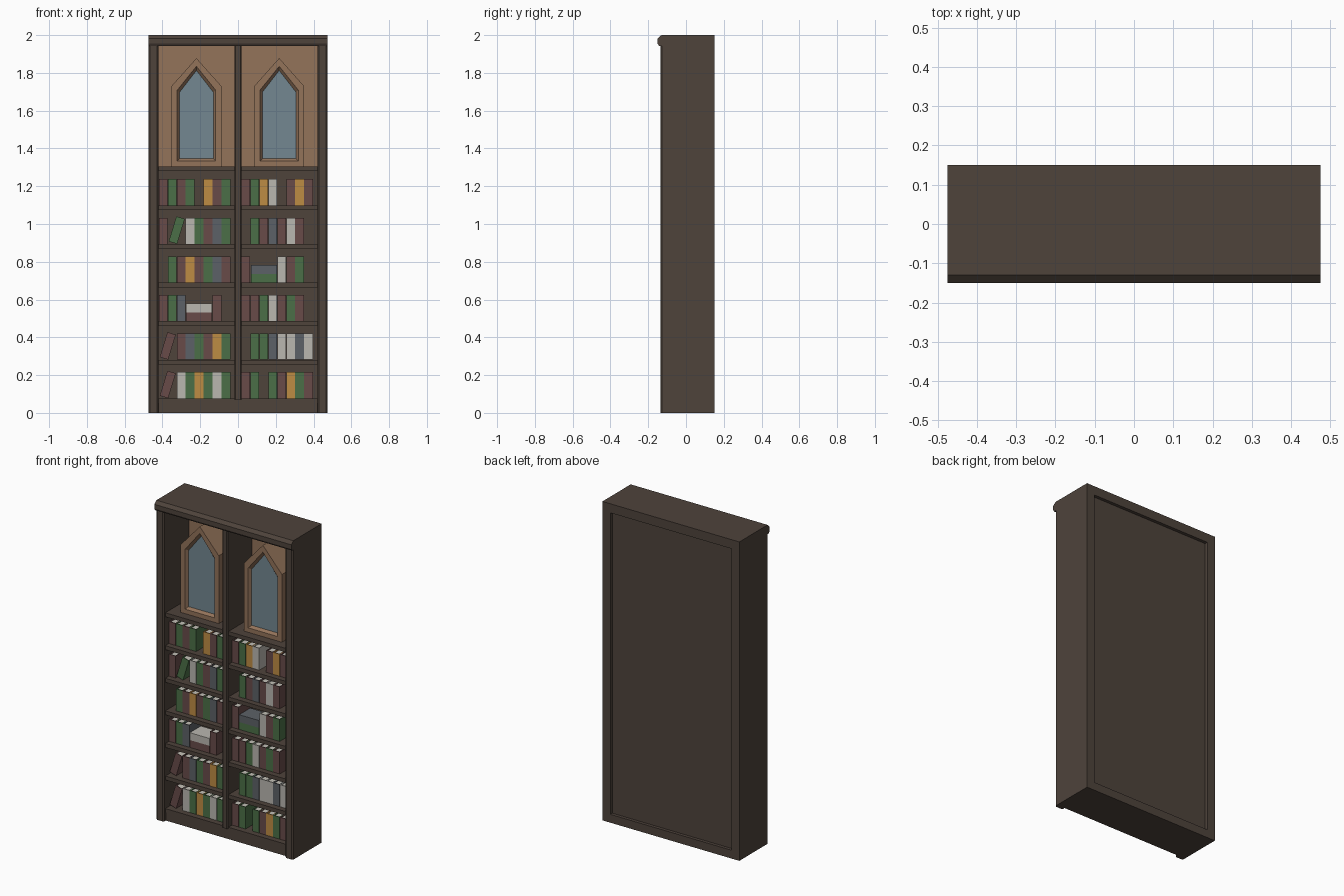
import bpy, bmesh, math
from mathutils import Matrix, Vector

if "Cube" in bpy.data.objects:
    bpy.data.objects.remove(bpy.data.objects["Cube"])


def material(name, r, g, b):
    def lin(c):
        c /= 255
        return c / 12.92 if c <= 0.04045 else ((c + 0.055) / 1.055) ** 2.4
    m = bpy.data.materials.new(name)
    m.diffuse_color = (lin(r), lin(g), lin(b), 1)
    m.use_nodes = True
    m.node_tree.nodes["Principled BSDF"].inputs["Base Color"].default_value = m.diffuse_color
    return m


WOOD = material("dark wood", 78, 67, 59)
TAN = material("tan wood", 147, 115, 90)
GLASS = material("blue grey glass", 115, 135, 145)
PAGES = material("page cream", 196, 193, 184)
BOOK_MATS = [material("red cover", 104, 75, 73), material("green cover", 75, 111, 71),
             material("yellow cover", 190, 140, 68), material("grey cover", 92, 97, 103),
             material("white cover", 186, 183, 176), PAGES]


def finish(name, bm, mats):
    bmesh.ops.recalc_face_normals(bm, faces=bm.faces[:])
    me = bpy.data.meshes.new(name)
    bm.to_mesh(me)
    bm.free()
    for m in mats:
        me.materials.append(m)
    ob = bpy.data.objects.new(name, me)
    bpy.context.collection.objects.link(ob)
    return ob


def prism(bm, pts, axis, a, b, mat=0, mtx=Matrix()):
    """Extrude a 2D outline along an axis ('x': pts are y,z; 'z': pts are x,y)."""
    def place(p, t):
        return mtx @ Vector((t, p[0], p[1]) if axis == 'x' else (p[0], p[1], t))
    lo = [bm.verts.new(place(p, a)) for p in pts]
    hi = [bm.verts.new(place(p, b)) for p in pts]
    n = len(pts)
    faces = [bm.faces.new(lo), bm.faces.new(hi)]
    faces += [bm.faces.new((lo[i], lo[(i + 1) % n], hi[(i + 1) % n], hi[i])) for i in range(n)]
    for f in faces:
        f.material_index = mat


def rect(x0, x1, y0, y1):
    return [(x0, y0), (x1, y0), (x1, y1), (x0, y1)]


def box(name, x0, x1, y0, y1, z0, z1, mat=WOOD):
    bm = bmesh.new()
    prism(bm, rect(x0, x1, y0, y1), 'z', z0, z1)
    return finish(name, bm, [mat])


def post(name, x0, x1, y0, y1, z0, z1, c):
    """Upright with chamfered front edges."""
    bm = bmesh.new()
    prism(bm, [(x0, y0 + c), (x0 + c, y0), (x1 - c, y0), (x1, y0 + c), (x1, y1), (x0, y1)],
          'z', z0, z1)
    return finish(name, bm, [WOOD])


# Carcase
post("left_side", -0.475, -0.42, -0.135, 0.15, 0, 1.95, 0.008)
post("right_side", 0.42, 0.475, -0.135, 0.15, 0, 1.95, 0.008)
post("centre_divider", -0.018, 0.018, -0.132, 0.12, 0.07, 1.95, 0.006)
box("plinth", -0.42, 0.42, -0.115, 0.15, 0, 0.052)
box("back_panel", -0.42, 0.42, 0.118, 0.13, 0.05, 1.945)

# Top board with moulded front
bm = bmesh.new()
prism(bm, [(0.15, 1.943), (0.15, 2.0), (-0.13, 2.0), (-0.15, 1.982), (-0.15, 1.955), (-0.143, 1.943)],
      'x', -0.475, 0.475)
finish("cornice", bm, [WOOD])

# Shelves
SHELF_TOPS = [0.077 + 0.2043 * i for i in range(6)] + [1.305]
for i, z in enumerate(SHELF_TOPS):
    box(f"shelf_{i + 1}", -0.42, 0.42, -0.12, 0.118, z - 0.025, z)


# Arched windows with a deep surround
def arch(bm, cx, hw, z0, zs, zp, y):
    return [bm.verts.new((cx + x, y, z)) for x, z in
            ((-hw, z0), (hw, z0), (hw, zs), (0, zp), (-hw, zs))]


for side, cx in (("left", -0.22), ("right", 0.218)):
    x0, x1 = (-0.42, -0.018) if cx < 0 else (0.018, 0.42)
    box(side + "_upper_panel", x0, x1, 0.112, 0.118, 1.305, 1.943, TAN)
    bm = bmesh.new()
    loops = [arch(bm, cx, 0.132, 1.305, 1.73, 1.878, 0.114),
             arch(bm, cx, 0.132, 1.305, 1.73, 1.878, -0.065),
             arch(bm, cx, 0.102, 1.333, 1.708, 1.835, -0.065),
             arch(bm, cx, 0.089, 1.346, 1.698, 1.813, -0.048)]
    for a, b in zip(loops, loops[1:]):
        for i in range(5):
            j = (i + 1) % 5
            bm.faces.new((a[i], a[j], b[j], b[i]))
    bm.faces.new(loops[0])
    bm.faces.new(loops[-1]).material_index = 1
    finish(side + "_window", bm, [TAN, GLASS])

# Books: spine and covers as a U, with a page block inside
T, D, H, SLOT, FRONT = 0.0462, 0.11, 0.138, 0.0474, -0.085


def book(bm, mat, mtx):
    c = 0.005
    prism(bm, [(0, 0), (T, 0), (T, D), (T - c, D), (T - c, c), (c, c), (c, D), (0, D)],
          'z', 0, H, mat, mtx)
    prism(bm, rect(c, T - c, c, D - c), 'z', c, H - c, 5, mtx)


# One letter per slot: colour, '.' gap, '/x' leaning over two slots,
# '=ab' pile of two (bottom, top) over three slots
ROWS = [("/RWGYGWG", "RG.GRYGR"), ("/RRSGRYG", ".GGSWWSW"), ("RGS=RWR.", "RRGWRGR."),
        (".GRYRGSR", "R=GSWRG."), ("R/GWGRSG", ".GRSRWR."), ("RGRG.YRG", "RGYW.RYR")]
for r, bays in enumerate(ROWS):
    z = SHELF_TOPS[r] + 0.0005
    for side, start, text in (("left", -0.419, bays[0]), ("right", 0.0185, bays[1])):
        bm = bmesh.new()
        x, k = start, 0
        while k < len(text):
            ch = text[k]
            if ch == '/':
                a = math.radians(17)
                m = (Matrix.Translation((x + 0.005 + T * math.cos(a), FRONT, z))
                     @ Matrix.Rotation(a, 4, 'Y') @ Matrix.Translation((-T, 0, 0)))
                book(bm, "RGYSW".index(text[k + 1]), m)
                x, k = x + 2 * SLOT, k + 2
            elif ch == '=':
                for n in (0, 1):
                    m = (Matrix.Translation((x + 0.002, FRONT, z + T * (n + 1)))
                         @ Matrix.Rotation(math.pi / 2, 4, 'Y'))
                    book(bm, "RGYSW".index(text[k + 1 + n]), m)
                x, k = x + 3 * SLOT, k + 3
            else:
                if ch != '.':
                    book(bm, "RGYSW".index(ch), Matrix.Translation((x, FRONT, z)))
                x, k = x + SLOT, k + 1
        finish(f"{side}_books_{r + 1}", bm, BOOK_MATS)
